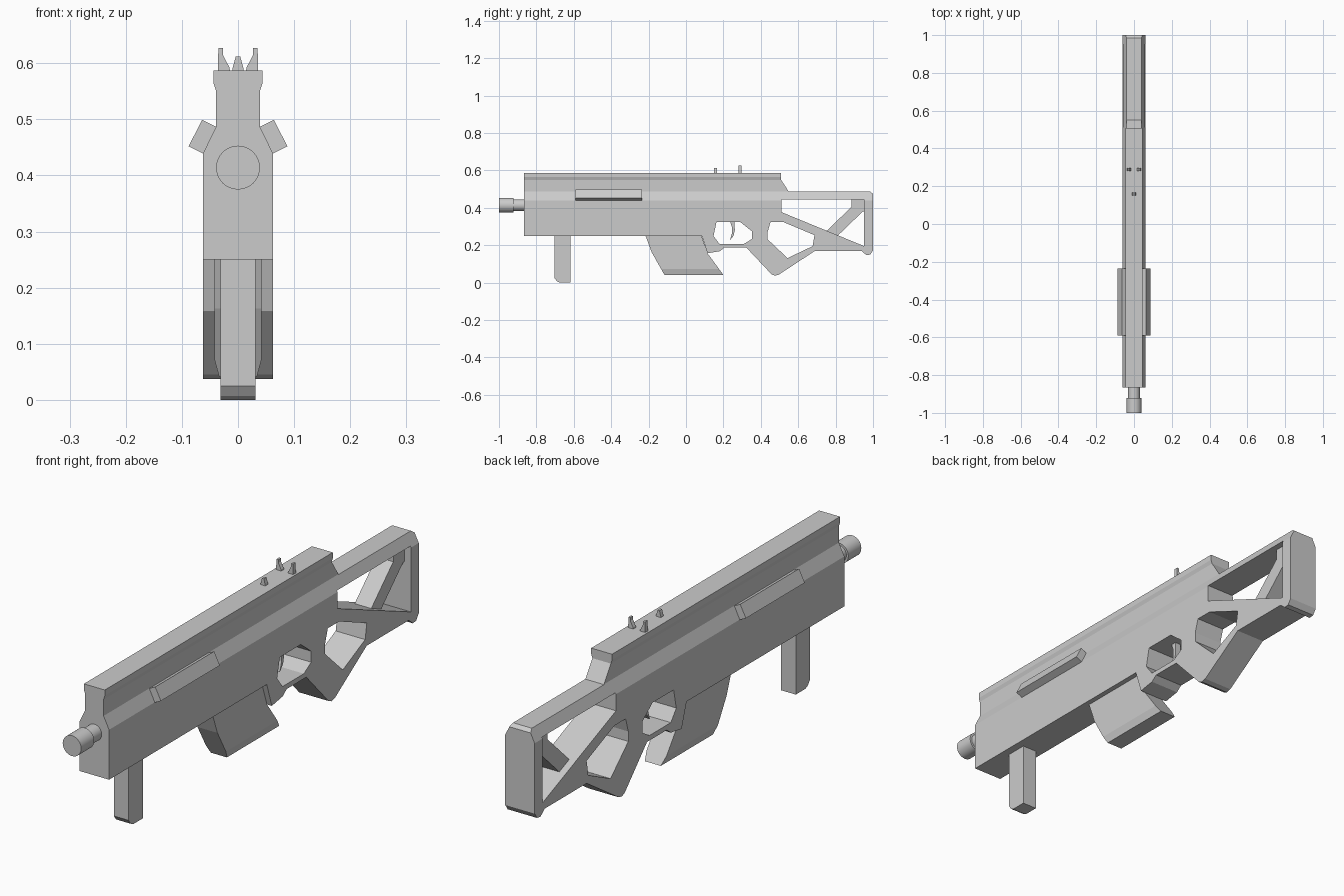
import bpy, bmesh, math

if "Cube" in bpy.data.objects:
    bpy.data.objects.remove(bpy.data.objects["Cube"])


def prism(name, pts, a, b, axis):
    """Extrude a 2D outline: axis 'X' takes (y, z) points, axis 'Y' takes (x, z)."""
    bm = bmesh.new()
    place = (lambda p, t: (t, p[0], p[1])) if axis == 'X' else (lambda p, t: (p[0], t, p[1]))
    lo = [bm.verts.new(place(p, a)) for p in pts]
    hi = [bm.verts.new(place(p, b)) for p in pts]
    bm.faces.new(lo)
    bm.faces.new(hi[::-1])
    n = len(pts)
    for i in range(n):
        j = (i + 1) % n
        bm.faces.new((lo[j], lo[i], hi[i], hi[j]))
    bmesh.ops.recalc_face_normals(bm, faces=bm.faces[:])
    me = bpy.data.meshes.new(name)
    bm.to_mesh(me)
    bm.free()
    ob = bpy.data.objects.new(name, me)
    bpy.context.collection.objects.link(ob)
    return ob


def mirrored(half):
    return half + [(-x, z) for x, z in reversed(half)]


def boolean(ob, cutter, op):
    mod = ob.modifiers.new(op, 'BOOLEAN')
    mod.operation, mod.object, mod.solver = op, cutter, 'EXACT'
    bpy.context.view_layer.objects.active = ob
    bpy.ops.object.modifier_apply(modifier=mod.name)
    bpy.data.objects.remove(cutter)


# Receiver and stock: side outline intersected with the front cross-section
receiver = prism("receiver_and_stock", [
    (-.865, .25), (.085, .25), (.115, .157), (.18, .168), (.205, .187), (.323, .187),
    (.457, .045), (.475, .037), (.495, .042), (.687, .168), (.94, .168), (.965, .147),
    (.985, .15), (1, .172), (1, .475), (.985, .486), (.55, .486), (.508, .55),
    (.508, .65), (-.865, .65)], -.2, .2, 'X')
section = mirrored([(.062, -.1), (.062, .44), (.039, .487), (.039, .55),
                    (.044, .565), (.044, .587)])
boolean(receiver, prism("section_cutter", section, -1.1, 1.1, 'Y'), 'INTERSECT')

# Trigger, thumb and stock openings
for hole in (
        [(.163, .324), (.29, .324), (.352, .275), (.352, .233), (.308, .206), (.18, .206), (.147, .249)],
        [(.452, .324), (.52, .324), (.687, .254), (.677, .195), (.543, .131), (.436, .232), (.436, .27)],
        [(.51, .445), (.953, .445), (.953, .195), (.51, .377)]):
    boolean(receiver, prism("hole_cutter", hole, -.3, .3, 'X'), 'DIFFERENCE')

# Stock brace
prism("stock_brace", [(.885, .45), (.96, .45), (.96, .38), (.945, .38), (.81, .25),
                      (.75, .275), (.885, .405)], -.035, .035, 'X')

# Magazine with chamfered lower edges
magazine = prism("magazine", [(-.22, .27), (-.216, .25), (-.184, .163), (-.115, .041), (.2, .041),
                              (.115, .157), (.083, .25), (.08, .27)], -.2, .2, 'X')
mag_section = mirrored([(.031, .03), (.036, .05), (.042, .072), (.042, .4)])
boolean(magazine, prism("mag_cutter", mag_section, -1, 1, 'Y'), 'INTERSECT')

# Front grip and trigger
prism("front_grip", [(-.703, .26), (-.703, .025), (-.69, .007), (-.675, 0), (-.617, 0),
                     (-.617, .26)], -.031, .031, 'X')
prism("trigger", [(.235, .33), (.259, .33), (.261, .28), (.254, .25), (.235, .227),
                  (.246, .265), (.246, .295)], -.012, .012, 'X')

# Barrel neck and muzzle
for name, r, y0, y1 in (("barrel_neck", .031, -.93, -.85), ("muzzle", .039, -1, -.922)):
    bpy.ops.mesh.primitive_cylinder_add(vertices=32, radius=r, depth=y1 - y0,
                                        location=(0, (y0 + y1) / 2, .414),
                                        rotation=(math.pi / 2, 0, 0))
    bpy.context.object.name = name
    bpy.ops.object.shade_smooth_by_angle()

# Side rails and rear sight posts, one per side
for side, s in (("left", -1), ("right", 1)):
    rail = [(.060, .438), (.088, .452), (.064, .499), (.036, .485)]
    prism("side_rail_" + side, [(s * x, z) for x, z in rail], -.59, -.235, 'Y')
    post = [(.014, .58), (.036, .58), (.035, .627), (.027, .627), (.027, .615), (.015, .592)]
    prism("rear_sight_" + side, [(s * x, z) for x, z in post], .281, .297, 'Y')

# Front sight
prism("front_sight", mirrored([(.01, .58), (.01, .59), (.004, .612)]), .15, .166, 'Y')
